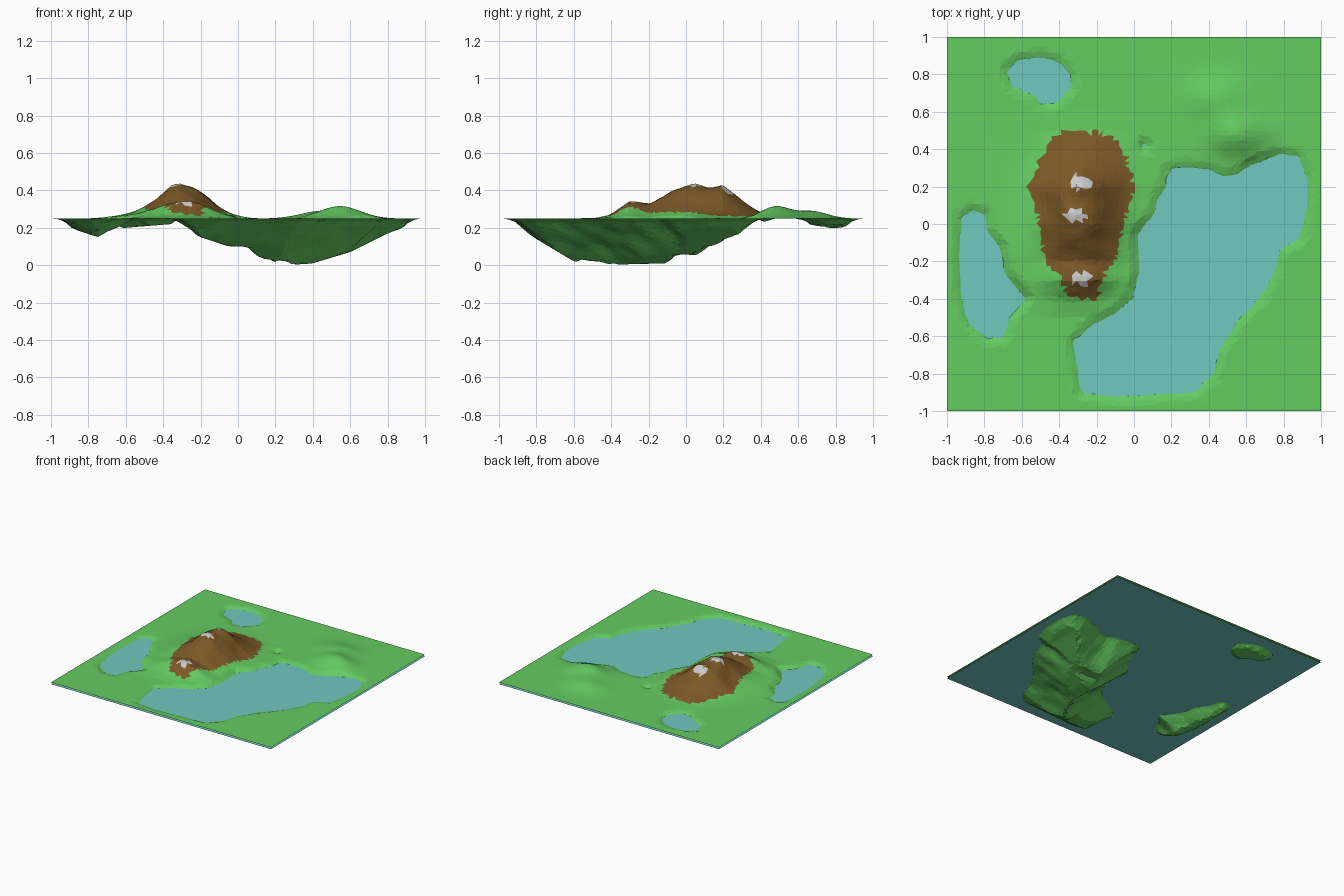
import bpy, bmesh, math, random
from mathutils import Vector, noise

if "Cube" in bpy.data.objects:
    bpy.data.objects.remove(bpy.data.objects["Cube"])

random.seed(4)
N = 72             # grid cells per side
FLAT, WATER = 0.249, 0.235

# outlines seen from above
BIG_LAKE = [(-.32, -.63), (-.22, -.54), (-.1, -.48), (0, -.39), (.03, -.25), (.02, -.05), (.11, .05),
            (.13, .14), (.17, .18), (.18, .28), (.25, .3), (.4, .29), (.47, .25), (.55, .26),
            (.62, .31), (.78, .37), (.88, .36), (.92, .25), (.92, .08), (.88, -.08), (.78, -.13),
            (.75, -.25), (.68, -.38), (.55, -.52), (.45, -.68), (.42, -.8), (.33, -.89),
            (.1, -.91), (-.1, -.92), (-.28, -.9), (-.3, -.78)]
WEST_LAKE = [(-.92, .03), (-.86, .07), (-.8, .05), (-.79, -.04), (-.72, -.12), (-.69, -.27),
             (-.58, -.4), (-.67, -.5), (-.7, -.6), (-.78, -.61), (-.88, -.53), (-.92, -.4), (-.93, -.2)]
NORTH_LAKE = [(-.68, .82), (-.62, .87), (-.5, .89), (-.4, .86), (-.34, .79), (-.34, .73),
              (-.42, .65), (-.49, .64), (-.53, .69), (-.65, .74)]
ROCK = [(-.38, .5), (-.22, .49), (-.12, .47), (-.05, .38), (0, .22), (-.02, .1), (-.07, -.05),
        (-.1, -.2), (-.17, -.3), (-.2, -.41), (-.36, -.39), (-.4, -.27), (-.48, -.2),
        (-.5, 0), (-.57, .2), (-.5, .35), (-.46, .44)]
SNOW = [(-.28, .22), (-.31, .05), (-.28, -.29)]

# height profiles: lake floor along x, lake floor along y, mountain ridge along y
FLOOR_X = [(-1, .245), (-.9, .2), (-.75, .15), (-.68, .19), (-.6, .2), (-.35, .22), (-.2, .15), (-.05, .1),
           (.05, .1), (.1, .05), (.2, .01), (.3, 0), (.4, .01), (.6, .07), (.7, .12), (.8, .17), (1, .24)]
FLOOR_Y = [(-1, .245), (-.8, .14), (-.6, .02), (-.5, 0), (-.1, .01), (-.05, .06), (.1, .05), (.2, .09),
           (.3, .17), (.4, .225), (.6, .23), (.8, .19), (1, .245)]
RIDGE = [(-.5, 0), (-.4, .02), (-.3, .097), (-.2, .077), (-.1, .13), (0, .18), (.05, .188),
         (.12, .172), (.2, .172), (.3, .095), (.38, .04), (.5, .005), (.6, 0)]


def interp(table, t):
    for (a, u), (b, v) in zip(table, table[1:]):
        if a <= t <= b:
            return u + (v - u) * (t - a) / (b - a)
    return table[0][1] if t < table[0][0] else table[-1][1]


def signed_dist(poly, x, y):
    """Distance to an outline, positive inside."""
    best, inside = 9, False
    for (ax, ay), (bx, by) in zip(poly, poly[1:] + poly[:1]):
        dx, dy = bx - ax, by - ay
        t = max(0, min(1, ((x - ax) * dx + (y - ay) * dy) / (dx * dx + dy * dy)))
        best = min(best, math.hypot(x - ax - t * dx, y - ay - t * dy))
        if (ay > y) != (by > y) and x < ax + (y - ay) * dx / dy:
            inside = not inside
    return best if inside else -best


def bump(x, y, cx, cy, sx, sy, h):
    return h * math.exp(-((x - cx) / sx) ** 2 - ((y - cy) / sy) ** 2)


def height(x, y):
    d = max(signed_dist(p, x, y) for p in (BIG_LAKE, WEST_LAKE, NORTH_LAKE))
    rough = noise.noise(Vector((x * 9, y * 9, 3)))
    if d > 0:                                   # lake basins
        bed = WATER - 0.8 * d + rough * min(.015, d * .2)
        return max(bed, interp(FLOOR_X, x), interp(FLOOR_Y, y), 0)
    land = FLAT - WATER
    land += interp(RIDGE, y) * math.exp(-((x + .29) / .185) ** 2) * (1 + .15 * rough)
    land += bump(x, y, -.55, -.1, .17, .3, .018)
    land += bump(x, y, .55, .48, .15, .11, .065) + bump(x, y, .45, .67, .16, .12, .04)
    land += bump(x, y, .06, .42, .03, .03, -.02)
    ease = min(1, -d / .045)
    return WATER + land * ease


def material(name, rgb):
    m = bpy.data.materials.new(name)
    m.diffuse_color = (*rgb, 1)
    m.use_nodes = True
    m.node_tree.nodes["Principled BSDF"].inputs["Base Color"].default_value = m.diffuse_color
    return m


def add_object(name, bm, mats):
    me = bpy.data.meshes.new(name)
    bm.to_mesh(me)
    bm.free()
    for m in mats:
        me.materials.append(m)
    ob = bpy.data.objects.new(name, me)
    bpy.context.collection.objects.link(ob)
    return ob


grass = material("grass", (.13, .60, .12))
rock = material("rock", (.20, .10, .02))
snow = material("snow", (.6, .6, .6))
water = material("water", (.16, .58, .52))

# terrain: jittered triangle grid shaped by the height function
bm = bmesh.new()
bmesh.ops.create_grid(bm, x_segments=N, y_segments=N, size=1)
j = .25 * 2 / N
for v in bm.verts:
    if max(abs(v.co.x), abs(v.co.y)) < .999:
        v.co.x += random.uniform(-j, j)
        v.co.y += random.uniform(-j, j)
        v.co.z = height(v.co.x, v.co.y)
    else:
        v.co.z = FLAT
bmesh.ops.triangulate(bm, faces=bm.faces[:])
for f in bm.faces:
    c = f.calc_center_median()
    wobble = noise.noise(Vector((c.x * 25, c.y * 25, 0))) * .03
    if min(math.hypot((c.x - a) * .85, (c.y - b) * 1.15) for a, b in SNOW) < .045 + wobble * .6:
        f.material_index = 2
    elif signed_dist(ROCK, c.x, c.y) > wobble * .5:
        f.material_index = 1
add_object("terrain", bm, [grass, rock, snow])

# water sheet just under the land
bm = bmesh.new()
bmesh.ops.create_grid(bm, x_segments=1, y_segments=1, size=1)
bmesh.ops.translate(bm, verts=bm.verts[:], vec=(0, 0, WATER))
add_object("water_sheet", bm, [water])
